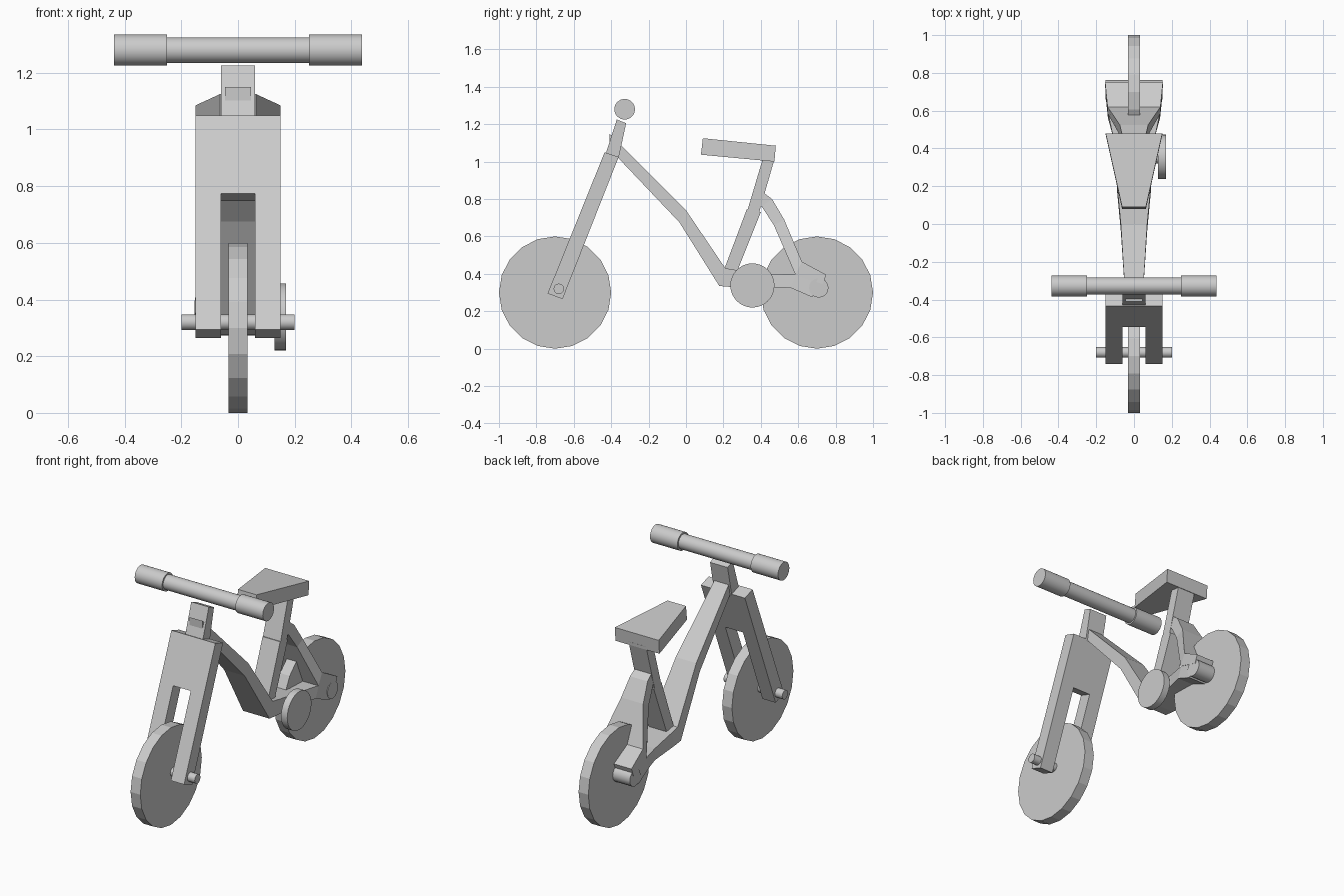
import bpy, bmesh, math
from mathutils import Matrix

if "Cube" in bpy.data.objects:
    bpy.data.objects.remove(bpy.data.objects["Cube"])


def finish(name, bm, smooth=False):
    bmesh.ops.recalc_face_normals(bm, faces=bm.faces)
    me = bpy.data.meshes.new(name)
    bm.to_mesh(me)
    bm.free()
    ob = bpy.data.objects.new(name, me)
    bpy.context.collection.objects.link(ob)
    if smooth:
        bpy.context.view_layer.objects.active = ob
        ob.select_set(True)
        bpy.ops.object.shade_smooth_by_angle(angle=math.radians(30))
        ob.select_set(False)
    return ob


def loft(name, sections):
    """Box beam through sections: (y, z) upper, (y, z) lower, half width."""
    bm = bmesh.new()
    rings = []
    for (ya, za), (yb, zb), w in sections:
        rings.append([bm.verts.new(p) for p in
                      ((-w, ya, za), (w, ya, za), (w, yb, zb), (-w, yb, zb))])
    for a, b in zip(rings, rings[1:]):
        for i in range(4):
            j = (i + 1) % 4
            bm.faces.new((a[i], a[j], b[j], b[i]))
    bm.faces.new(rings[0])
    bm.faces.new(rings[-1])
    return finish(name, bm)


def disc(name, x0, x1, y, z, r, sides, smooth=False):
    """Cylinder lying along x."""
    bm = bmesh.new()
    m = Matrix.Translation(((x0 + x1) / 2, y, z)) @ Matrix.Rotation(math.pi / 2, 4, 'Y')
    bmesh.ops.create_cone(bm, cap_ends=True, segments=sides, radius1=r,
                          radius2=r, depth=x1 - x0, matrix=m)
    return finish(name, bm, smooth)


def fork(name):
    """Upside-down U plate, leaning back with the steering angle."""
    outline = [(-.15, 0), (-.06, 0), (-.06, .635), (.06, .635),
               (.06, 0), (.15, 0), (.15, 1), (-.15, 1)]
    bm = bmesh.new()

    def ring(bottom, top):
        return [bm.verts.new((x, bottom[0] + (top[0] - bottom[0]) * t,
                              bottom[1] + (top[1] - bottom[1]) * t)) for x, t in outline]
    f = ring((-.74, .295), (-.435, 1.05))
    b = ring((-.66, .265), (-.36, 1.025))
    for i in range(8):
        j = (i + 1) % 8
        bm.faces.new((f[i], f[j], b[j], b[i]))
    for r in (f, b):
        bm.faces.new((r[0], r[1], r[2], r[7]))
        bm.faces.new((r[2], r[3], r[6], r[7]))
        bm.faces.new((r[3], r[4], r[5], r[6]))
    return finish(name, bm)


# Wheels and axles
for label, y in (("front", -.7), ("rear", .7)):
    disc(label + "_wheel", -.033, .033, y, .3, .3, 20)
disc("front_axle", -.2, .2, -.68, .32, .028, 16, True)
disc("rear_axle", -.15, .15, .71, .325, .052, 16, True)

# Steering: fork, stem, handlebar and grips
fork("front_fork")
loft("stem", [((-.37, 1.225), (-.32, 1.205), .06), ((-.43, 1.04), (-.36, 1.02), .06)])
disc("handlebar", -.26, .26, -.328, 1.28, .045, 32, True)
for s in (-1, 1):
    a, b = sorted((s * .25, s * .437))
    disc("grip_" + ("left" if s < 0 else "right"), a, b, -.328, 1.28, .055, 32, True)

# Frame: down tube running on into the chain stay
loft("main_frame", [
    ((-.41, 1.15), (-.41, 1.07), .045),
    ((0, .74), (-.035, .675), .07),
    ((.21, .43), (.178, .335), .09),
    ((.27, .42), (.24, .33), .093),
    ((.46, .4), (.46, .328), .11),
    ((.59, .395), (.56, .325), .138),
    ((.74, .38), (.675, .275), .15)])
# Seat stay, narrow at the seat tube and wide around the rear wheel
loft("seat_stay", [
    ((.40, .845), (.36, .78), .055),
    ((.46, .8), (.405, .76), .06),
    ((.525, .69), (.47, .66), .075),
    ((.62, .465), (.585, .395), .14),
    ((.75, .395), (.73, .345), .153)])
loft("seat_tube", [((.325, .745), (.4, .73), .06), ((.195, .4), (.26, .38), .06)])
loft("seat_post", [((.415, 1.03), (.475, 1.02), .06), ((.33, .745), (.39, .725), .06)])

# Saddle
loft("seat", [((.09, 1.125), (.08, 1.037), .063), ((.48, 1.085), (.473, 1.0), .15)])

# Chain wheel on the right side
disc("chain_wheel", .128, .17, .355, .338, .118, 32, True)
disc("chain_wheel_hub", .06, .14, .355, .36, .035, 16, True)
